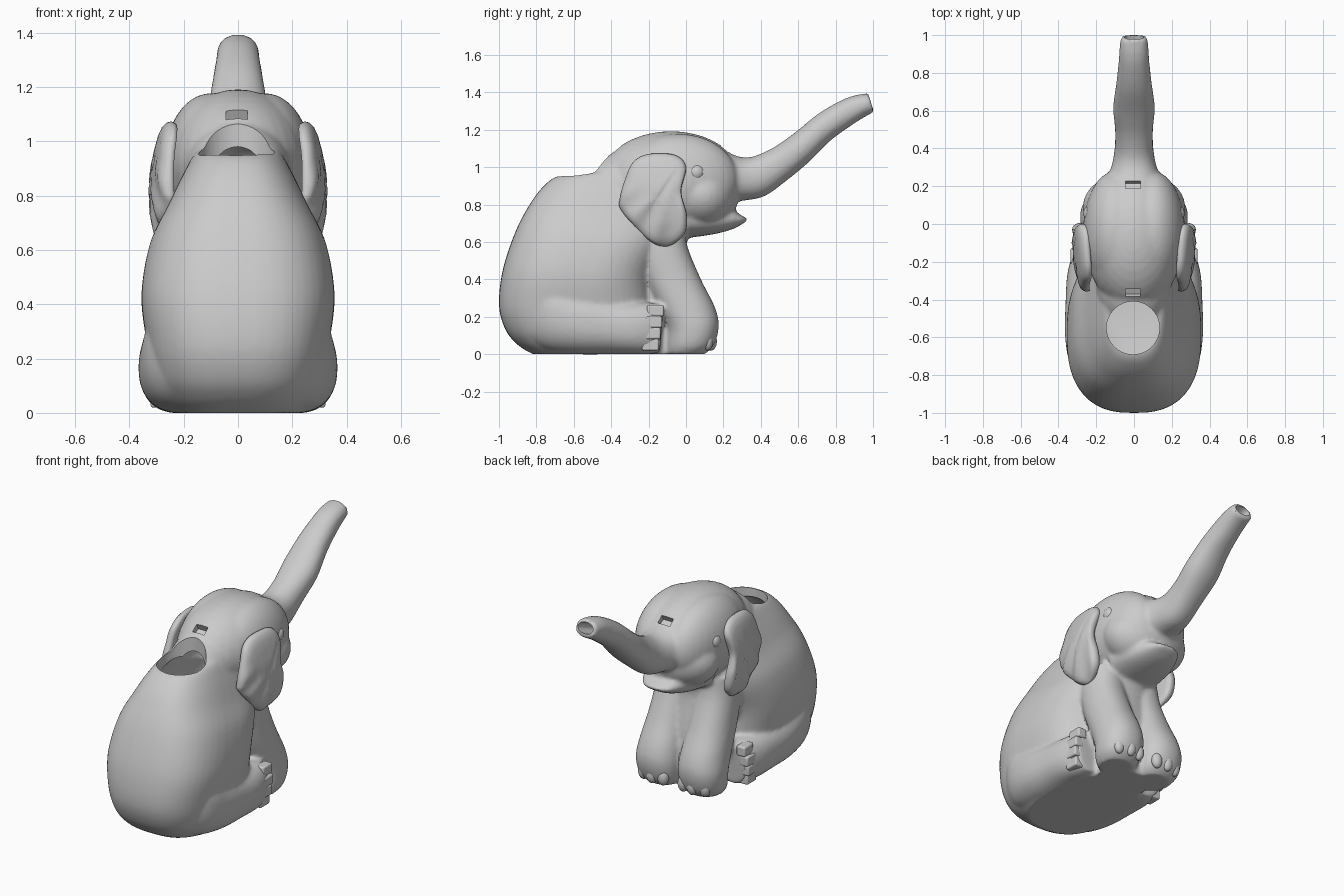
import bpy, bmesh, math
from mathutils import Vector, Matrix

cube = bpy.data.objects.get("Cube")
if cube:
    bpy.data.objects.remove(cube, do_unlink=True)

grey = bpy.data.materials.new("plain_grey")
grey.use_nodes = True
grey.diffuse_color = (0.6, 0.6, 0.6, 1)
shader = next(n for n in grey.node_tree.nodes if n.type == 'BSDF_PRINCIPLED')
shader.inputs["Base Color"].default_value = grey.diffuse_color


def make_object(name, bm):
    bmesh.ops.recalc_face_normals(bm, faces=bm.faces)
    mesh = bpy.data.meshes.new(name)
    bm.to_mesh(mesh)
    bm.free()
    mesh.materials.append(grey)
    obj = bpy.data.objects.new(name, mesh)
    bpy.context.collection.objects.link(obj)
    return obj


def select_only(obj):
    bpy.ops.object.select_all(action='DESELECT')
    obj.select_set(True)
    bpy.context.view_layer.objects.active = obj


def smooth(obj, degrees=40):
    select_only(obj)
    bpy.ops.object.shade_smooth_by_angle(angle=math.radians(degrees))


def spline(points, steps, closed=False):
    """Catmull-Rom curve through points of any dimension."""
    pts = [Vector(p) for p in points]
    count = len(pts)
    pick = (lambda i: pts[i % count]) if closed else (lambda i: pts[max(0, min(count - 1, i))])
    result = []
    for i in range(count if closed else count - 1):
        a, b, c, d = (pick(i + k) for k in (-1, 0, 1, 2))
        for s in range(steps):
            t = s / steps
            result.append(0.5 * (2 * b + (c - a) * t + (2 * a - 5 * b + 4 * c - d) * t * t
                                 + (3 * b - a - 3 * c + d) * t ** 3))
    if not closed:
        result.append(pts[-1])
    return result


def skin_rings(bm, rings):
    """Bridge rings of points and cap both ends."""
    loops = [[bm.verts.new(p) for p in ring] for ring in rings]
    for low, high in zip(loops, loops[1:]):
        for i in range(len(low)):
            bm.faces.new((low[i - 1], low[i], high[i], high[i - 1]))
    bm.faces.new(loops[0])
    bm.faces.new(loops[-1])


def loft(bm, sections, power=2.2, sides=48, side=1):
    """Each section: two (y, z) ends of an oval, its half width and its x centre."""
    rings = []
    for ya, za, yb, zb, half, cx in spline(sections, 5):
        ring = []
        for i in range(sides):
            angle = math.tau * i / sides
            c, s = math.cos(angle), math.sin(angle)
            c = math.copysign(abs(c) ** (2 / power), c)
            s = math.copysign(abs(s) ** (2 / power), s)
            ring.append((side * (cx + half * s), (ya + yb) / 2 + (yb - ya) / 2 * c,
                         (za + zb) / 2 + (zb - za) / 2 * c))
        rings.append(ring)
    skin_rings(bm, rings)


def ellipsoid(bm, centre, radii):
    matrix = Matrix.Translation(centre) @ Matrix.Diagonal((*radii, 1))
    bmesh.ops.create_uvsphere(bm, u_segments=32, v_segments=20, radius=1, matrix=matrix)


# Seated torso, from the flat base to the sloping shoulders
torso = [(-.82, 0, -.10, 0, .25, 0), (-.90, .05, -.12, .05, .285, 0),
         (-.965, .13, -.15, .13, .315, 0), (-1.0, .26, -.17, .27, .338, 0),
         (-.98, .45, -.17, .42, .356, 0), (-.91, .66, -.10, .58, .325, 0),
         (-.83, .81, -.05, .70, .258, 0), (-.76, .90, -.05, .84, .205, 0),
         (-.69, .95, -.10, .98, .155, 0), (-.60, .95, -.25, 1.02, .11, 0)]
skin = bmesh.new()
loft(skin, torso, power=2.65)
ellipsoid(skin, (0, -.3, .88), (.2, .28, .2))

# Chest between the forelegs
loft(skin, [(-.3, 0, .03, 0, .17, 0), (-.3, .15, .06, .15, .18, 0), (-.3, .35, .04, .35, .2, 0),
            (-.3, .56, .0, .56, .21, 0), (-.3, .7, .03, .66, .2, 0)])

# Head, cheeks and lower jaw
ellipsoid(skin, (0, -.08, .93), (.26, .38, .262))
ellipsoid(skin, (0, .09, .85), (.272, .19, .19))
loft(skin, [(0, .85, 0, .62, .2, 0), (.12, .80, .14, .64, .17, 0), (.23, .785, .24, .665, .13, 0),
            (.29, .745, .30, .695, .09, 0), (.325, .73, .325, .712, .045, 0)])

# Raised trunk
loft(skin, [(.08, 1.16, .14, .80, .22, 0), (.22, 1.08, .30, .82, .135, 0), (.33, 1.052, .42, .845, .105, 0),
            (.45, 1.095, .54, .93, .1, 0), (.57, 1.175, .66, 1.03, .11, 0),
            (.70, 1.28, .77, 1.14, .095, 0), (.82, 1.352, .88, 1.22, .082, 0),
            (.90, 1.383, .95, 1.265, .077, 0), (.975, 1.395, 1.005, 1.295, .07, 0)])

# Broad crown, straight forelegs and folded hind legs
foreleg = [(-.1, 0, .10, 0, .1, .14), (-.1, .05, .15, .05, .13, .143), (-.1, .14, .175, .15, .14, .145),
           (-.15, .25, .155, .25, .135, .143), (-.22, .4, .08, .4, .125, .14),
           (-.26, .55, .01, .57, .12, .135), (-.26, .7, -.01, .7, .11, .13)]
hind_leg = [(-.88, .08, -.88, .34, .1, .14), (-.74, .02, -.76, .42, .15, .185), (-.58, 0, -.6, .35, .165, .2),
            (-.4, 0, -.42, .3, .15, .212), (-.28, 0, -.28, .28, .13, .225),
            (-.2, 0, -.18, .275, .11, .225), (-.14, .01, -.12, .26, .09, .22)]
for side in (1, -1):
    loft(skin, foreleg, side=side)
    loft(skin, hind_leg, power=2.3, side=side)
    ellipsoid(skin, (side * .1, -.04, .93), (.17, .32, .248))
body = make_object("body", skin)

# Fuse the parts into one soft skin
remesh = body.modifiers.new("fuse", 'REMESH')
remesh.mode = 'VOXEL'
remesh.voxel_size = 0.012
soften = body.modifiers.new("soften", 'SMOOTH')
soften.factor = 0.5
soften.iterations = 6

# Cutters: hollow inside, filling hole, spout and two small slots
cutters = []
hollow = bmesh.new()
loft(hollow, [(-.5 + (a + .5) * .9, .5 + (b - .5) * .9, -.5 + (c + .5) * .9, .5 + (d - .5) * .9, w * .88, x)
              for a, b, c, d, w, x in torso])
cutters.append(make_object("hollow_cutter", hollow))
neck = bmesh.new()
ellipsoid(neck, (0, -.28, .86), (.155, .22, .15))
cutters.append(make_object("neck_cutter", neck))
hole = bmesh.new()
bmesh.ops.create_cone(hole, cap_ends=True, segments=64, radius1=.14, radius2=.14, depth=.6,
                      matrix=Matrix.Translation((-.005, -.55, 1.05)))
cutters.append(make_object("hole_cutter", hole))
spout = bmesh.new()
loft(spout, [(.84, 1.31, .86, 1.27, .025, 0), (.97, 1.375, .992, 1.314, .05, 0),
             (1.05, 1.41, 1.07, 1.345, .055, 0)])
cutters.append(make_object("spout_cutter", spout))
for y, tilt in ((-.36, .45), (.205, -.5)):
    slot = bmesh.new()
    bmesh.ops.create_cube(slot, size=1, matrix=Matrix.Translation((-.005, y, 1.09))
                          @ Matrix.Rotation(tilt, 4, 'X') @ Matrix.Diagonal((.08, .05, .05, 1)))
    cutters.append(make_object("slot_cutter", slot))
for cutter in cutters:
    cutter.hide_render = True
    cut = body.modifiers.new("cut", 'BOOLEAN')
    cut.operation = 'DIFFERENCE'
    cut.solver = 'EXACT'
    cut.object = cutter
select_only(body)
for modifier in list(body.modifiers):
    bpy.ops.object.modifier_apply(modifier=modifier.name)
for cutter in cutters:
    bpy.data.objects.remove(cutter, do_unlink=True)
smooth(body)

# Fluted ears, eyes and nails on each side
ear_rim = spline([(-.2, 1.07), (-.06, 1.065), (0, 1.0), (-.025, .87), (.005, .74), (-.01, .64),
                  (-.1, .577), (-.2, .61), (-.34, .76), (-.355, .83), (-.32, .95), (-.28, 1.03)], 8, closed=True)
ear_layers = [(.03, 0), (.2, 0), (.4, 0), (.6, 0), (.8, 0), (.92, -.004), (.98, -.014), (1, -.028),
              (.97, -.046), (.8, -.055), (.4, -.06), (.03, -.06)]
middle = Vector((-.16, .83))
for side, label in ((1, "left"), (-1, "right")):
    ear = bmesh.new()
    rings = []
    for scale, offset in ear_layers:
        ring = []
        for rim in ear_rim:
            y, z = middle + (rim - middle) * scale
            spread = math.atan2(y + .02, 1.04 - z)
            reach = min(1, max(0, (1 - z) * 4))
            flute = .008 * math.cos(18 * spread) * reach if offset > -.02 else 0
            x = .325 - .6 * (y + .08) ** 2 - .75 * (z - .82) ** 2 + offset + flute
            ring.append((side * x, y, z))
        rings.append(ring)
    skin_rings(ear, rings)
    smooth(make_object(label + "_ear", ear), 180)

    eye = bmesh.new()
    ellipsoid(eye, (side * .233, .055, .972), (.035, .043, .043))
    smooth(make_object(label + "_eye", eye))

    nails = bmesh.new()
    for i in range(4):
        inset = .014 if i in (0, 3) else 0
        place = Matrix.Translation((side * (.306 - inset), -.19 + .009 * i, .05 + .061 * i))
        bmesh.ops.create_cube(nails, size=1, matrix=place @ Matrix.Diagonal((.06, .09, .062, 1)))
    hind_nails = make_object(label + "_hind_nails", nails)
    bevel = hind_nails.modifiers.new("round", 'BEVEL')
    bevel.width = .01
    bevel.segments = 3
    smooth(hind_nails)

    toes = bmesh.new()
    for x, y in ((.07, .125), (.14, .135), (.21, .115)):
        ellipsoid(toes, (side * x, y, .07), (.034, .03, .05))
    smooth(make_object(label + "_front_nails", toes))
